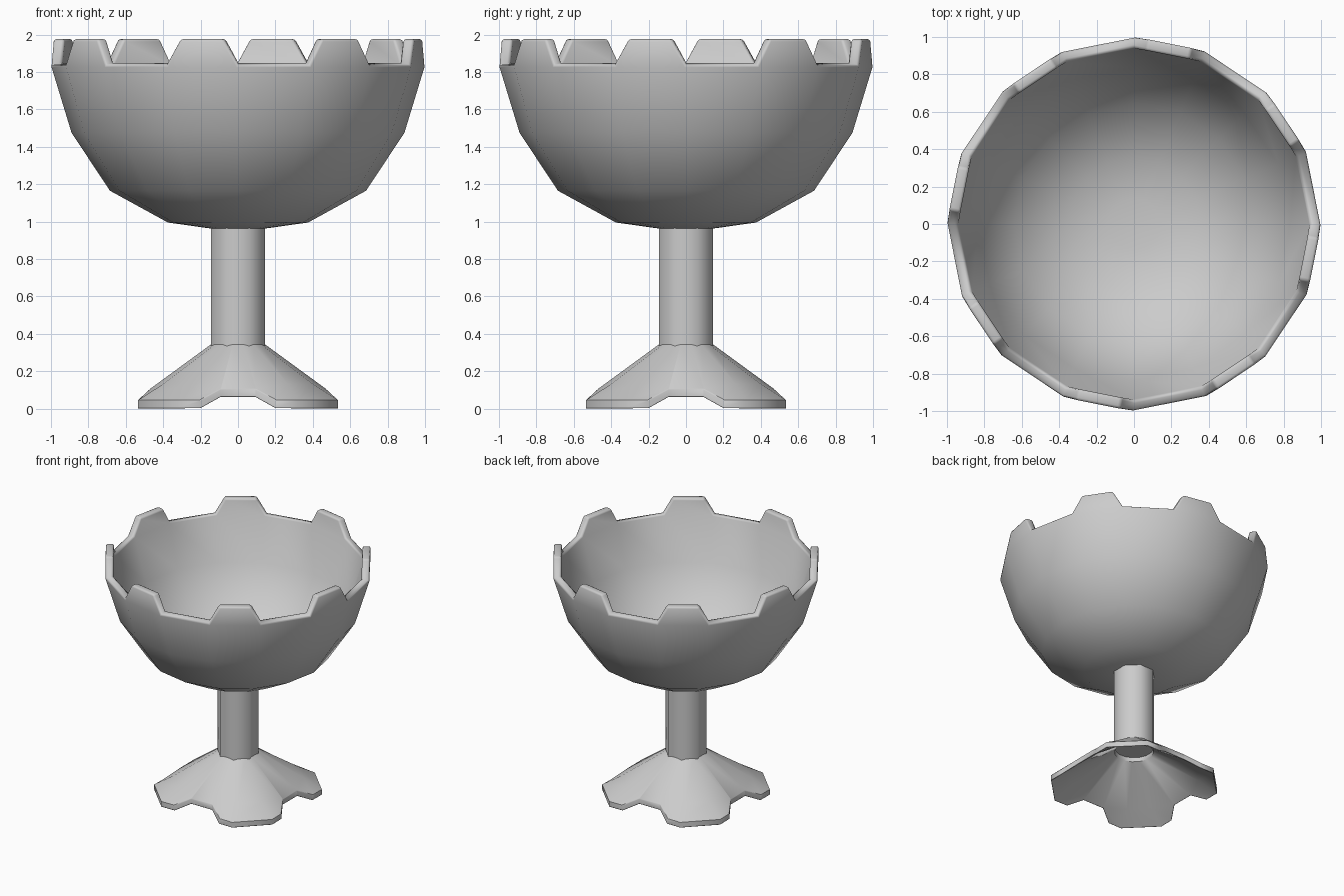
import bpy, bmesh
from math import sin, cos, radians

if "Cube" in bpy.data.objects:
    bpy.data.objects.remove(bpy.data.objects["Cube"])


def polar(bm, r, deg, z):
    return bm.verts.new((r * cos(radians(deg)), r * sin(radians(deg)), z))


def ring(bm, r, z, n=16, offset=0.0):
    return [polar(bm, r, offset + i * 360 / n, z) for i in range(n)]


def bridge(bm, low, high):
    n = len(low)
    for i in range(n):
        j = (i + 1) % n
        bm.faces.new((low[i], low[j], high[j], high[i]))


def finish(bm, name, thickness=0, bevel=0, angle=55):
    mesh = bpy.data.meshes.new(name)
    bm.to_mesh(mesh)
    bm.free()
    ob = bpy.data.objects.new(name, mesh)
    bpy.context.collection.objects.link(ob)
    if thickness:
        m = ob.modifiers.new("Shell", 'SOLIDIFY')
        m.thickness, m.offset = thickness, -1
    if bevel:
        m = ob.modifiers.new("Soft edge", 'BEVEL')
        m.width, m.segments = bevel, 2
        m.limit_method, m.angle_limit = 'ANGLE', radians(60)
    bpy.ops.object.select_all(action='DESELECT')
    ob.select_set(True)
    bpy.context.view_layer.objects.active = ob
    bpy.ops.object.shade_smooth_by_angle(angle=radians(angle))
    return ob


# Bowl: 16-sided half sphere with a tooth on every other rim segment
bm = bmesh.new()
profile = [(0.14, 0.962), (0.375, 0.995), (0.685, 1.165), (0.89, 1.475), (1.002, 1.837)]
rings = [ring(bm, r, z) for r, z in profile]
bm.faces.new(rings[0][::-1])
for low, high in zip(rings, rings[1:]):
    bridge(bm, low, high)
rim = rings[-1]
for i in range(1, 16, 2):
    a, b = rim[i], rim[(i + 1) % 16]
    tops = []
    for t in (0.2, 0.8):
        v = bm.verts.new(a.co.lerp(b.co, t))
        v.co.z = 1.976
        tops.append(v)
    bm.faces.new((a, b, tops[1], tops[0]))
finish(bm, "bowl", thickness=0.06, bevel=0.014)

# Stem: closed eight-sided column
bm = bmesh.new()
low, high = ring(bm, 0.157, 0.335, 8, 22.5), ring(bm, 0.157, 0.98, 8, 22.5)
bridge(bm, low, high)
bm.faces.new(low[::-1])
bm.faces.new(high)
finish(bm, "stem")

# Foot: flared shell, notched on the four sides, with four diagonal lobes
bm = bmesh.new()
top = ring(bm, 0.145, 0.345, 16, 11.25)
mid = ring(bm, 0.48, 0.132, 16, 11.25)
bridge(bm, mid, top)
for k in range(4):
    base = [mid[4 * k + i] for i in range(4)]
    for v in (base[0], base[3]):
        v.co.z = 0.105
    mid_angle = 45 + 90 * k
    tips = [polar(bm, r, mid_angle + d, 0.045)
            for r, d in ((0.57, -24.3), (0.624, -14), (0.624, 14), (0.57, 24.3))]
    for i in range(3):
        bm.faces.new((tips[i], tips[i + 1], base[i + 1], base[i]))
# Thicken the foot straight down
under = bmesh.ops.extrude_face_region(bm, geom=bm.faces[:], use_keep_orig=True)["geom"]
bmesh.ops.translate(bm, vec=(0, 0, -0.045),
                    verts=[g for g in under if isinstance(g, bmesh.types.BMVert)])
bmesh.ops.recalc_face_normals(bm, faces=bm.faces[:])
finish(bm, "foot", bevel=0.004)
